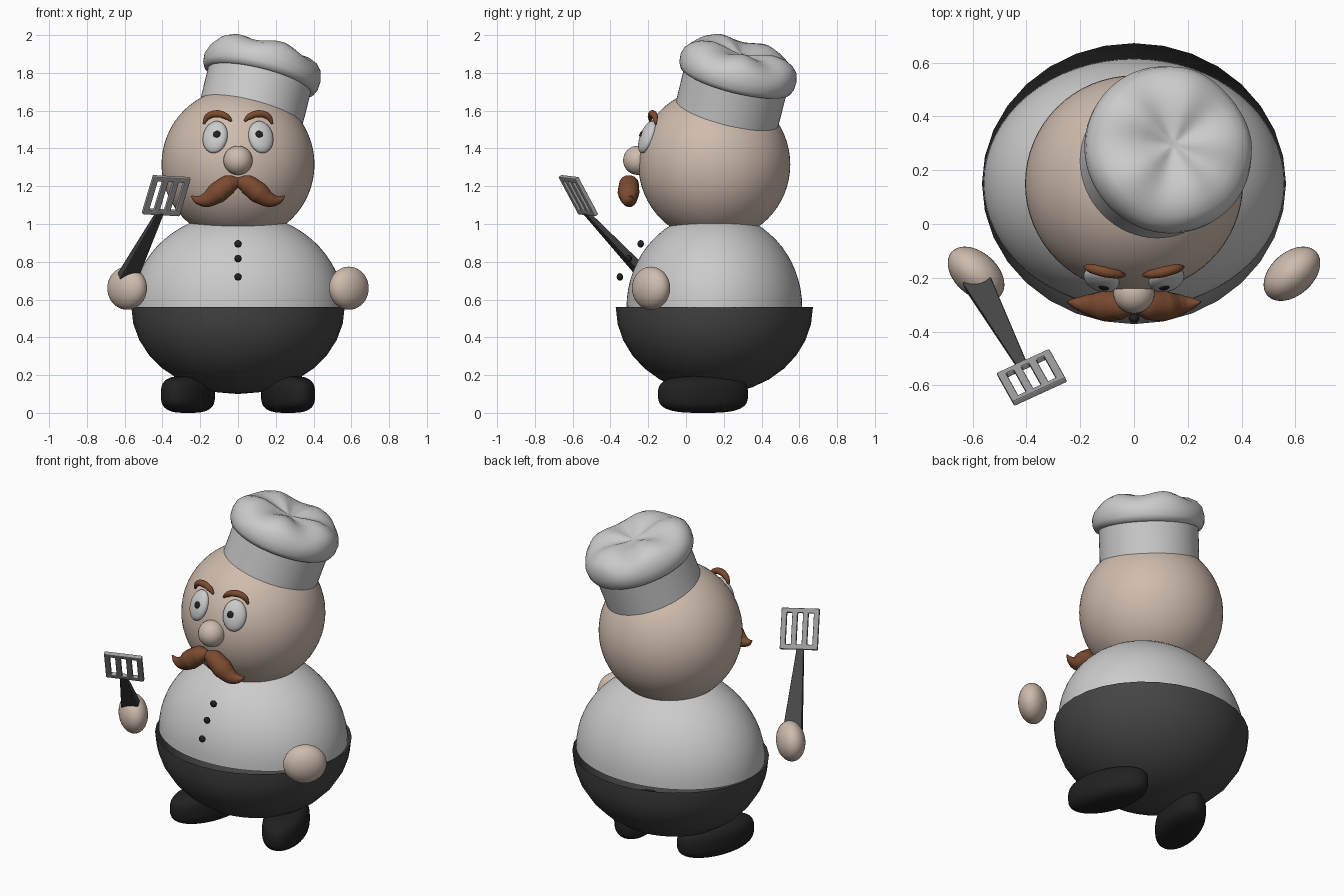
import bpy, bmesh, math
from mathutils import Vector, Matrix

if "Cube" in bpy.data.objects:
    bpy.data.objects.remove(bpy.data.objects["Cube"])


def material(name, r, g, b):
    m = bpy.data.materials.new(name)
    m.diffuse_color = (r, g, b, 1)
    m.use_nodes = True
    m.node_tree.nodes["Principled BSDF"].inputs["Base Color"].default_value = m.diffuse_color
    return m


SKIN = material("skin", .62, .5, .42)
WHITE = material("white", .85, .85, .85)
DARK = material("dark_cloth", .06, .06, .06)
BLACK = material("black", .015, .015, .015)
BROWN = material("brown", .2, .07, .03)
METAL = material("metal", .35, .35, .35)


def finish(bm, name, mat, smooth=True, matrix=None):
    bmesh.ops.recalc_face_normals(bm, faces=bm.faces)
    if matrix:
        bm.transform(matrix)
    me = bpy.data.meshes.new(name)
    bm.to_mesh(me)
    bm.free()
    for p in me.polygons:
        p.use_smooth = smooth
    me.materials.append(mat)
    ob = bpy.data.objects.new(name, me)
    bpy.context.collection.objects.link(ob)
    return ob


def ellipsoid(name, loc, radii, mat, rot=None, seg=40, keep=None, square=1.0):
    """UV ellipsoid; keep=+1/-1 keeps one half, square<1 flattens top and bottom."""
    bm = bmesh.new()
    bmesh.ops.create_uvsphere(bm, u_segments=seg, v_segments=seg // 2, radius=1)
    if keep:
        gone = [v for v in bm.verts if v.co.z * keep < -.02]
        bmesh.ops.delete(bm, geom=gone, context='VERTS')
    if square != 1:
        for v in bm.verts:
            c = math.hypot(v.co.x, v.co.y)
            if c > 1e-5:
                v.co.x *= c ** (square - 1)
                v.co.y *= c ** (square - 1)
            v.co.z = math.copysign(abs(v.co.z) ** square, v.co.z)
    m = Matrix.Translation(loc)
    if rot:
        m = m @ rot
    return finish(bm, name, mat, matrix=m @ Matrix.Diagonal((*radii, 1)))


def tube(name, pts, mat):
    """Tapered tube through (x, y, z, radius) points."""
    cu = bpy.data.curves.new(name, 'CURVE')
    cu.dimensions = '3D'
    cu.bevel_depth = 1
    cu.bevel_resolution = 5
    cu.resolution_u = 10
    cu.use_fill_caps = True
    sp = cu.splines.new('BEZIER')
    sp.bezier_points.add(len(pts) - 1)
    for bp, p in zip(sp.bezier_points, pts):
        bp.co, bp.radius = p[:3], p[3]
        bp.handle_left_type = bp.handle_right_type = 'AUTO'
    cu.materials.append(mat)
    ob = bpy.data.objects.new(name, cu)
    bpy.context.collection.objects.link(ob)


# torso and trousers
ellipsoid("jacket", (0, .15, .56), (.56, .465, .5), WHITE, seg=64, keep=1)
ellipsoid("trousers", (0, .15, .56), (.565, .522, .46), DARK, seg=32, keep=-1)
for i, (y, z) in enumerate([(-.24, .895), (-.303, .817), (-.35, .72)]):
    ellipsoid(f"button_{i}", (0, y, z), (.02, .017, .02), BLACK, seg=16)

# head and nose
HEAD = Vector((0, .15, 1.315))
ellipsoid("head", HEAD, (.405, .402, .405), SKIN, seg=64)
ellipsoid("nose", (0, -.257, 1.337), (.077, .076, .077), SKIN, seg=32)

for s, side in ((-1, "left"), (1, "right")):
    # eyes and brows
    eye = Vector((s * .121, -.205, 1.46))
    look = (eye - HEAD).to_track_quat('-Y', 'Z').to_matrix().to_4x4()
    ellipsoid(f"{side}_eye", eye, (.068, .035, .09), WHITE, look, seg=32)
    ellipsoid(f"{side}_pupil", (s * .113, -.231, 1.473), (.023, .015, .023), BLACK, look, seg=16)
    tube(f"{side}_eyebrow", [(s * .183, -.16, 1.53, .006), (s * .16, -.165, 1.568, .017),
                             (s * .11, -.178, 1.583, .02), (s * .06, -.187, 1.568, .016),
                             (s * .035, -.19, 1.545, .006)], BROWN)
    # moustache half
    tube(f"{side}_moustache", [(s * -.005, -.30, 1.222, .025), (s * .045, -.302, 1.21, .053),
                               (s * .11, -.304, 1.165, .058), (s * .17, -.30, 1.128, .04),
                               (s * .215, -.295, 1.128, .022), (s * .247, -.29, 1.148, .004)], BROWN)
    # hands and shoes
    ellipsoid(f"{side}_hand", (s * .587, -.185, .66), (.122, .08, .114), SKIN,
              Matrix.Rotation(s * math.radians(42), 4, 'Z'))
    ellipsoid(f"{side}_shoe", (s * .265, .09, .098), (.122, .25, .098), BLACK,
              Matrix.Rotation(s * math.radians(20), 4, 'Z'), square=.65)

# hat: straight band with a puffed, dented crown, tilted back and sideways
tilt = Vector((.25, .25, 1)).to_track_quat('Z', 'Y').to_matrix().to_4x4()
profile = [(.279, -.01), (.28, .19), (.3, .195), (.313, .22), (.316, .26), (.304, .305), (.275, .338),
           (.23, .36), (.17, .368), (.11, .358), (.06, .345), (.02, .338)]
N = 64
bm = bmesh.new()
rings = []
for r, t in profile:
    ring = []
    for k in range(N):
        a = math.tau * k / N
        wave = math.sin(5 * a + .6) * .012 * (t > .26) * min(1, r / .15)
        ring.append(bm.verts.new((r * math.cos(a), r * math.sin(a), t + wave)))
    rings.append(ring)
for lo, hi in zip(rings, rings[1:]):
    for k in range(N):
        bm.faces.new((lo[k], lo[(k + 1) % N], hi[(k + 1) % N], hi[k]))
bm.faces.new(rings[-1])
hat = finish(bm, "hat", WHITE, matrix=Matrix.Translation((.068, .217, 1.58)) @ tilt)
bpy.context.view_layer.objects.active = hat
hat.select_set(True)
bpy.ops.object.shade_smooth_by_angle(angle=math.radians(50))


def frame(x, y, origin):
    """Matrix whose Y follows y and whose X is close to x."""
    y = y.normalized()
    z = x.cross(y).normalized()
    m = Matrix((y.cross(z), y, z)).transposed().to_4x4()
    m.translation = origin
    return m


def bevel(ob, width):
    b = ob.modifiers.new("bevel", 'BEVEL')
    b.width, b.segments = width, 2


# spatula handle, tapering towards the blade
ACROSS = Vector((.197, .09, -.01))
a, b = Vector((-.585, -.21, .72)), Vector((-.413, -.53, 1.06))
bm = bmesh.new()
bmesh.ops.create_cube(bm, size=2)
for v in bm.verts:
    end = v.co.y > 0
    v.co.x *= .02 if end else .053
    v.co.z *= .012 if end else .025
    v.co.y *= (b - a).length / 2
bevel(finish(bm, "spatula_handle", DARK, False, frame(ACROSS, b - a, (a + b) / 2)), .006)

# spatula blade with three slots
us = [-.108, -.077, -.046, -.0155, .0155, .046, .077, .108]
vs = [-.117, -.088, .09, .117]
bm = bmesh.new()
grid = [[bm.verts.new((u, v, 0)) for v in vs] for u in us]
for i in range(7):
    for j in range(3):
        if not (j == 1 and i % 2 == 1):
            bm.faces.new((grid[i][j], grid[i + 1][j], grid[i + 1][j + 1], grid[i][j + 1]))
blade = finish(bm, "spatula_blade", METAL, False,
               frame(ACROSS, Vector((.06, -.107, .2)), Vector((-.38, -.57, 1.15))))
sol = blade.modifiers.new("thickness", 'SOLIDIFY')
sol.thickness, sol.offset = .024, 0
bevel(blade, .005)
